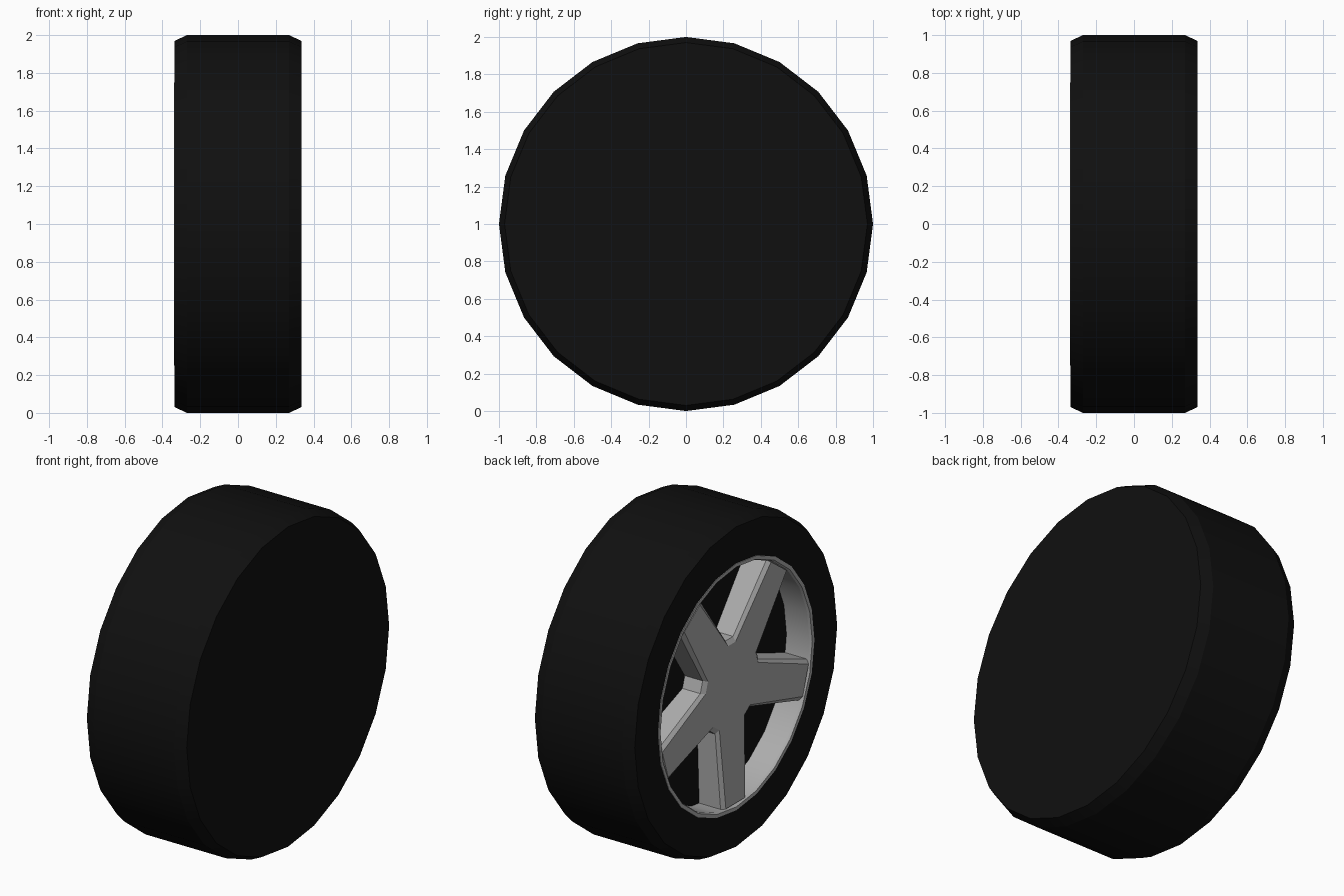
import bpy, bmesh, math

cube = bpy.data.objects.get("Cube")
if cube:
    bpy.data.objects.remove(cube, do_unlink=True)

SIDES = 24
SPOKES = 5


def make_material(name, value):
    mat = bpy.data.materials.new(name)
    mat.use_nodes = True
    colour = (value, value, value, 1)
    mat.diffuse_color = colour
    bsdf = mat.node_tree.nodes["Principled BSDF"]
    bsdf.inputs["Base Color"].default_value = colour
    bsdf.inputs["Roughness"].default_value = 0.6
    return mat


def finish(bm, name, mat):
    bmesh.ops.recalc_face_normals(bm, faces=bm.faces[:])
    mesh = bpy.data.meshes.new(name)
    bm.to_mesh(mesh)
    bm.free()
    mesh.materials.append(mat)
    obj = bpy.data.objects.new(name, mesh)
    bpy.context.collection.objects.link(obj)
    obj.location.z = 1
    bpy.ops.object.select_all(action='DESELECT')
    obj.select_set(True)
    bpy.context.view_layer.objects.active = obj
    bpy.ops.object.shade_smooth_by_angle(angle=math.radians(20))
    return obj


def bridge(bm, a, b):
    for i in range(len(a)):
        j = (i + 1) % len(a)
        bm.faces.new((a[i], a[j], b[j], b[i]))


def revolve(name, profile, mat, closed):
    """Turn an (x, radius) profile around the axle; cap the ends or close the loop."""
    bm = bmesh.new()
    rings = []
    for x, r in profile:
        angles = [math.tau * i / SIDES for i in range(SIDES)]
        rings.append([bm.verts.new((x, r * math.sin(a), r * math.cos(a))) for a in angles])
    for a, b in zip(rings, rings[1:]):
        bridge(bm, a, b)
    if closed:
        bridge(bm, rings[-1], rings[0])
    else:
        bm.faces.new(rings[0])
        bm.faces.new(rings[-1])
    return finish(bm, name, mat)


rubber = make_material("black rubber", 0.005)
alloy = make_material("grey alloy", 0.42)

# Tyre: chamfered tread, closed inner side, recess for the wheel
revolve("tyre", [(0.335, 0.97), (0.27, 1), (-0.27, 1), (-0.335, 0.97),
                 (-0.335, 0.74), (-0.17, 0.74)], rubber, False)

# Rim: slim lip and deep barrel
revolve("rim", [(-0.33, 0.75), (-0.338, 0.748), (-0.338, 0.727),
                (-0.325, 0.72), (-0.168, 0.72), (-0.168, 0.75)], alloy, True)


# Spokes: star with bevelled edges, slightly dished towards the hub
def star_ring(bm, grow, hub_x, tip_x):
    verts = []
    base_r, base_w = 0.225 + grow * 0.9, 0.12 + grow * 0.6
    tip_r, tip_w = 0.707, 0.092 + grow
    for k in range(SPOKES):
        a = math.pi + math.tau * k / SPOKES
        for r, w, x in ((base_r, -base_w, hub_x), (tip_r, -tip_w, tip_x),
                        (tip_r, tip_w, tip_x), (base_r, base_w, hub_x)):
            y = r * math.sin(a) + w * math.cos(a)
            z = r * math.cos(a) - w * math.sin(a)
            verts.append(bm.verts.new((x, y, z)))
    return verts


bm = bmesh.new()
face = star_ring(bm, 0, -0.308, -0.332)
bevel = star_ring(bm, 0.025, -0.29, -0.314)
back = star_ring(bm, 0.025, -0.168, -0.168)
bridge(bm, face, bevel)
bridge(bm, bevel, back)
for ring in (face, back):
    for k in range(0, len(ring), 4):
        bm.faces.new(ring[k:k + 4])
    bm.faces.new([v for i, v in enumerate(ring) if i % 4 in (0, 3)])
finish(bm, "spokes", alloy)
